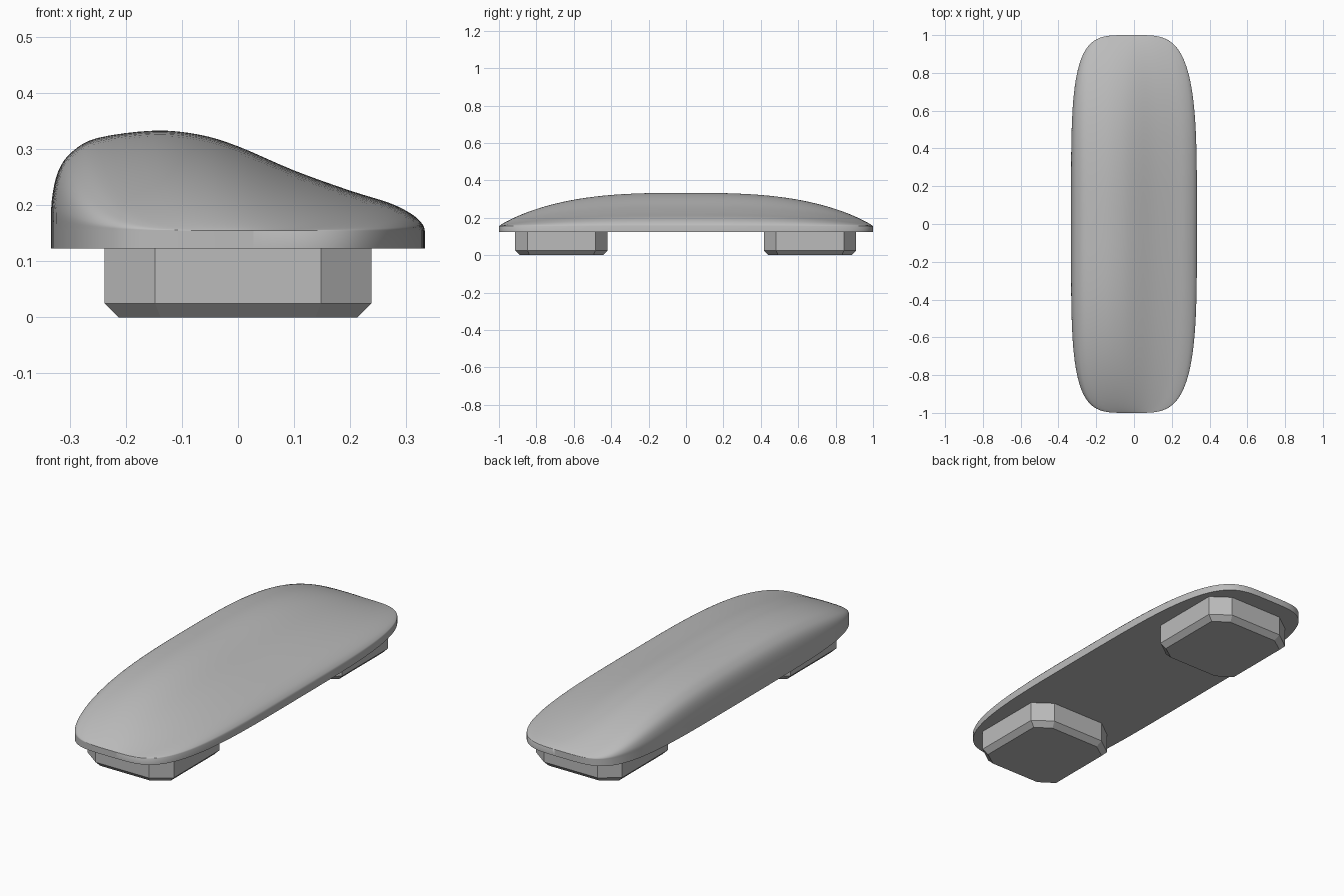
import bpy, bmesh, math
from mathutils import Vector

cube = bpy.data.objects.get("Cube")
if cube:
    bpy.data.objects.remove(cube, do_unlink=True)

grey = bpy.data.materials.new("soft grey")
grey.use_nodes = True
colour = (0.5, 0.5, 0.5, 1)
grey.diffuse_color = colour
grey.node_tree.nodes["Principled BSDF"].inputs["Base Color"].default_value = colour

BASE, RIM, HALF_W = 0.123, 0.155, 0.333


def finish(name, bm):
    bmesh.ops.recalc_face_normals(bm, faces=bm.faces)
    mesh = bpy.data.meshes.new(name)
    bm.to_mesh(mesh)
    bm.free()
    mesh.materials.append(grey)
    obj = bpy.data.objects.new(name, mesh)
    bpy.context.collection.objects.link(obj)
    return obj


def smooth_curve(points, steps):
    """Catmull-Rom curve through the points."""
    pts = [Vector(p) for p in points]
    pts = [2 * pts[0] - pts[1]] + pts + [2 * pts[-1] - pts[-2]]
    out = []
    for a, b, c, d in zip(pts, pts[1:], pts[2:], pts[3:]):
        for i in range(steps):
            t = i / steps
            out.append(0.5 * (2 * b + (c - a) * t + (2 * a - 5 * b + 4 * c - d) * t * t
                              + (3 * b - a - 3 * c + d) * t ** 3))
    return out + [pts[-2]]


# Cushion: one wave-shaped cross-section, lofted and flattened toward both ends
crown = smooth_curve([(-0.333, RIM), (-0.332, 0.21), (-0.32, 0.262), (-0.295, 0.296),
                      (-0.25, 0.32), (-0.15, 0.333), (-0.07, 0.326), (0.0, 0.305),
                      (0.1, 0.262), (0.2, 0.226), (0.27, 0.204), (0.31, 0.184),
                      (0.329, 0.166), (HALF_W, RIM)], 4)


def narrowing(y, power):
    return (1 - abs(y) ** power) ** (1 / power)


def section(y):
    left, right = narrowing(y, 4.5), narrowing(y, 3.8)
    height = (1 - abs(y) ** 2.9) ** 0.9
    ring = [(p.x * (left if p.x < 0 else right), y, RIM + (p.y - RIM) * height)
            for p in crown]
    return [(ring[0][0], y, BASE)] + ring + [(ring[-1][0], y, BASE)]


bm = bmesh.new()
COUNT = 40
rings = []
for i in range(-COUNT, COUNT + 1):
    u = abs(i) / COUNT
    y = math.copysign(min(1 - (1 - u) ** 3, 0.99998), i)
    rings.append([bm.verts.new(co) for co in section(y)])
for a, b in zip(rings, rings[1:]):
    n = len(a)
    for k in range(n):
        bm.faces.new((a[k], a[(k + 1) % n], b[(k + 1) % n], b[k]))
for end in (rings[0], rings[-1]):
    bm.faces.new(end)
cushion = finish("cushion", bm)
bpy.ops.object.select_all(action='DESELECT')
cushion.select_set(True)
bpy.context.view_layer.objects.active = cushion
bpy.ops.object.shade_smooth_by_angle(angle=math.radians(75))


# Feet: octagonal blocks with a chamfered underside
def octagon(bm, y, inset, z):
    hx, hy, cx, cy = 0.238 - inset, 0.247 - inset, 0.09 - inset * 0.6, 0.066 - inset * 0.6
    corners = [(hx, hy - cy), (hx - cx, hy), (cx - hx, hy), (-hx, hy - cy),
               (-hx, cy - hy), (cx - hx, -hy), (hx - cx, -hy), (hx, cy - hy)]
    return [bm.verts.new((px, py + y, z)) for px, py in corners]


for name, y in (("front_foot", -0.666), ("back_foot", 0.663)):
    bm = bmesh.new()
    levels = [octagon(bm, y, inset, z) for inset, z in ((0.025, 0), (0, 0.025), (0, BASE))]
    for a, b in zip(levels, levels[1:]):
        for k in range(8):
            bm.faces.new((a[k], a[(k + 1) % 8], b[(k + 1) % 8], b[k]))
    bm.faces.new(levels[0])
    bm.faces.new(levels[-1])
    finish(name, bm)
